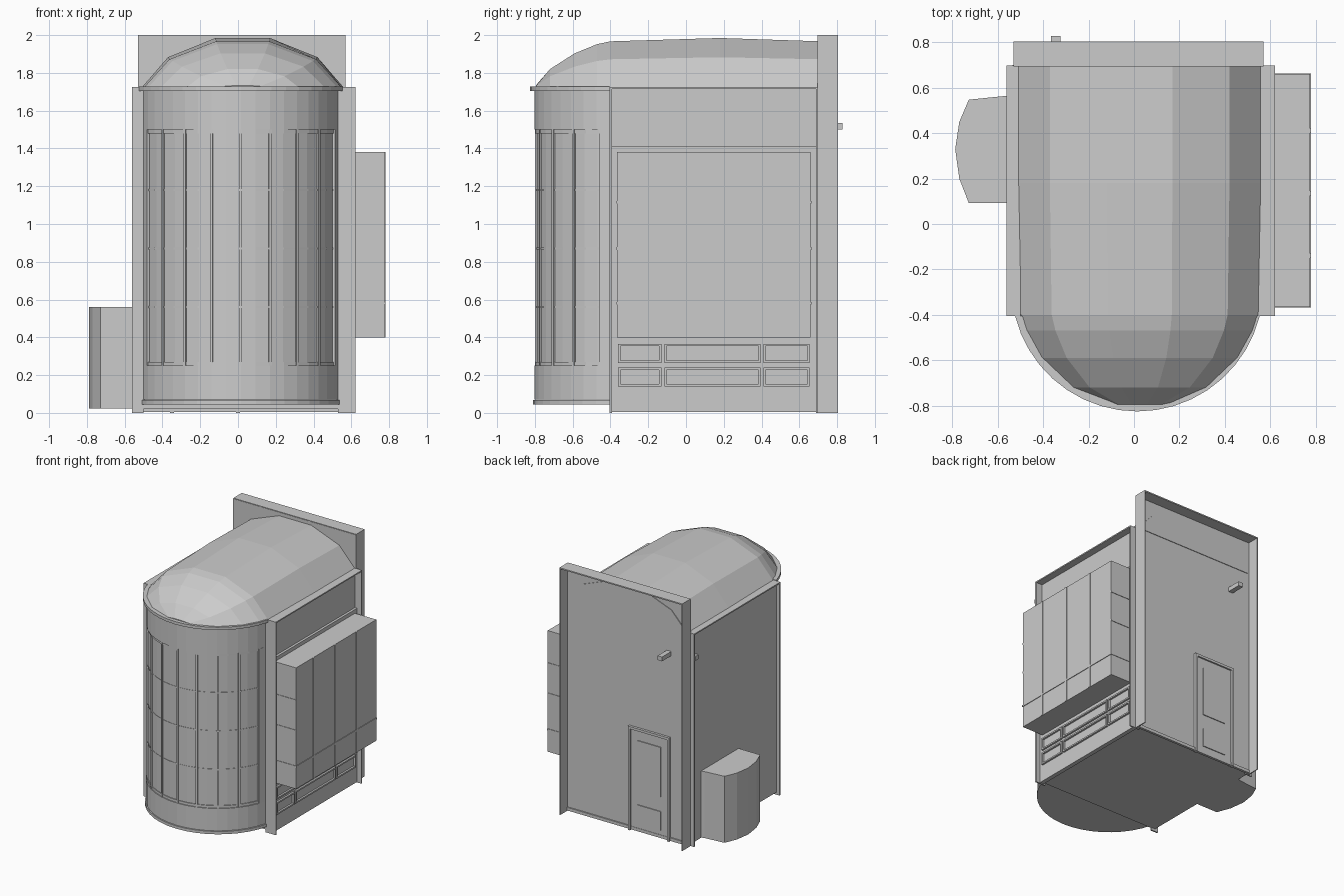
import bpy, bmesh
from math import sin, cos, sqrt, radians

if "Cube" in bpy.data.objects:
    bpy.data.objects.remove(bpy.data.objects["Cube"])

CX, CY = 0.015, -0.27          # centre of the round glazed front


def mesh_object(name, verts, faces):
    me = bpy.data.meshes.new(name)
    me.from_pydata(verts, [], faces)
    bm = bmesh.new()
    bm.from_mesh(me)
    bmesh.ops.recalc_face_normals(bm, faces=bm.faces)
    bm.to_mesh(me)
    bm.free()
    ob = bpy.data.objects.new(name, me)
    bpy.context.collection.objects.link(ob)
    return ob


def prism(name, pts, z0, z1):
    n = len(pts)
    verts = [(x, y, z) for z in (z0, z1) for x, y in pts]
    faces = [tuple(range(n)), tuple(range(n, 2 * n))]
    faces += [(i, (i + 1) % n, n + (i + 1) % n, n + i) for i in range(n)]
    return mesh_object(name, verts, faces)


def box(name, x0, x1, y0, y1, z0, z1):
    return prism(name, [(x0, y0), (x1, y0), (x1, y1), (x0, y1)], z0, z1)


def arc(r, a0, a1, n):
    # angles in degrees measured from the front direction (-y)
    angs = [radians(a0 + (a1 - a0) * i / n) for i in range(n + 1)]
    return [(CX + r * sin(a), CY - r * cos(a)) for a in angs]


def curved_wall(name, r0, r1, a0, a1, z0, z1, n):
    return prism(name, arc(r1, a0, a1, n) + arc(r0, a0, a1, n)[::-1], z0, z1)


# main body and round front
box("main_body", -0.535, 0.565, -0.4, 0.7, 0.02, 1.715)
prism("front_glass", arc(0.52, -76, 76, 18), 0.07, 1.71)
curved_wall("lower_band", 0.49, 0.533, -76, 76, 0.07, 0.25, 18)
curved_wall("upper_band", 0.49, 0.533, -76, 76, 1.5, 1.71, 18)
for s, side in ((-1, "left"), (1, "right")):
    curved_wall("end_post_" + side, 0.49, 0.533, s * 69, s * 76, 0.25, 1.5, 1)
for i in range(1, 8):
    a = -69 + 17.25 * i
    curved_wall("mullion", 0.5, 0.53, a - 0.8, a + 0.8, 0.25, 1.5, 1)
for z in (0.56, 0.87, 1.18):
    curved_wall("glazing_bar", 0.5, 0.523, -69, 69, z - 0.005, z + 0.005, 16)
for z0, z1 in ((0.25, 0.27), (1.48, 1.5)):
    curved_wall("window_rail", 0.5, 0.526, -69, 69, z0, z1, 16)
prism("base_plate", arc(0.54, -76, 76, 18), 0.045, 0.068)
prism("roof_rim", arc(0.556, -76, 76, 18), 1.705, 1.728)

# vaulted roof, closed by a rounded front
profile = [(-1, 0), (-0.74, 0.6), (-0.27, 0.98), (0.27, 0.98), (0.74, 0.6), (1, 0)]
sections = [(0.715, 0.25), (0.18, 0.268), (-0.4, 0.25), (-0.47, 0.235),
            (-0.59, 0.185), (-0.72, 0.1), (-0.795, 0.012)]
verts, n = [], len(profile)
for y, h in sections:
    w = 0.535 if y > CY else min(0.535, sqrt(0.54 ** 2 - (y - CY) ** 2))
    verts += [(0.025 + w * u, y, 1.722 + h * v) for u, v in profile]
faces = [tuple(range(n)), tuple(range(len(verts) - n, len(verts)))]
for j in range(len(sections) - 1):
    for i in range(n):
        k = (i + 1) % n
        faces.append((j * n + i, j * n + k, (j + 1) * n + k, (j + 1) * n + i))
mesh_object("vaulted_roof", verts, faces)

# back wall: recessed sheet with side and top flanges
box("back_wall", -0.53, 0.57, 0.695, 0.71, 0.01, 1.995)
box("back_flange_left", -0.53, -0.522, 0.697, 0.805, 0, 2)
box("back_flange_right", 0.562, 0.57, 0.697, 0.805, 0, 2)
box("back_flange_top", -0.53, 0.57, 0.697, 0.805, 1.99, 2)
box("back_skirting", -0.522, 0.562, 0.7, 0.72, 0.005, 0.03)

# back door
box("door_leaf", -0.34, -0.01, 0.7, 0.717, 0.01, 0.82)
for x in (-0.36, -0.01):
    box("door_jamb", x, x + 0.02, 0.7, 0.73, 0, 0.84)
box("door_head", -0.36, 0.01, 0.7, 0.73, 0.82, 0.84)
for z0, z1 in ((0.07, 0.22), (0.34, 0.74)):
    box("door_panel", -0.28, -0.07, 0.71, 0.724, z0, z1)
box("back_bracket", -0.365, -0.325, 0.7, 0.828, 1.5, 1.535)
box("side_bracket", -0.56, -0.53, 0.64, 0.68, 1.5, 1.535)

# side flanges around the recessed side walls
for x0, x1, side in ((-0.562, -0.5, "left"), (0.53, 0.622, "right")):
    box("front_flange_" + side, x0, x1, -0.405, -0.393, 0, 1.724)
    box("rear_flange_" + side, x0, x1, 0.688, 0.698, 0, 1.724)
    box("eave_" + side, x0, x1, -0.405, 0.698, 1.714, 1.724)

# right wall with projecting bay
box("right_lower_wall", 0.55, 0.585, -0.395, 0.69, 0.005, 1.41)
box("side_bay", 0.56, 0.776, -0.365, 0.66, 0.4, 1.38)
for y in (-0.14, 0.135, 0.41):
    box("bay_mullion", 0.6, 0.781, y - 0.01, y + 0.01, 0.4, 1.38)
for z in (0.58, 0.87, 1.115):
    for y in (-0.369, 0.655):
        box("bay_side_rail", 0.58, 0.776, y, y + 0.009, z - 0.007, z + 0.007)
box("bay_lower_rail", 0.7, 0.781, -0.369, 0.664, 0.573, 0.587)

# low windows under the bay: four bars around each opening
for y0, y1 in ((-0.36, -0.13), (-0.115, 0.395), (0.41, 0.655)):
    for z0, z1 in ((0.14, 0.24), (0.265, 0.365)):
        for a, b in ((y0, y0 + 0.012), (y1 - 0.012, y1)):
            box("low_window_stile", 0.58, 0.6, a, b, z0, z1)
        for a, b in ((z0, z0 + 0.012), (z1 - 0.012, z1)):
            box("low_window_rail", 0.58, 0.6, y0, y1, a, b)

# rounded annex on the left
half = [(-0.5, 0.58), (-0.56, 0.565), (-0.728, 0.548), (-0.77, 0.45), (-0.788, 0.33),
        (-0.77, 0.2), (-0.728, 0.092), (-0.5, 0.092)]
prism("side_annex", half, 0.022, 0.56)
